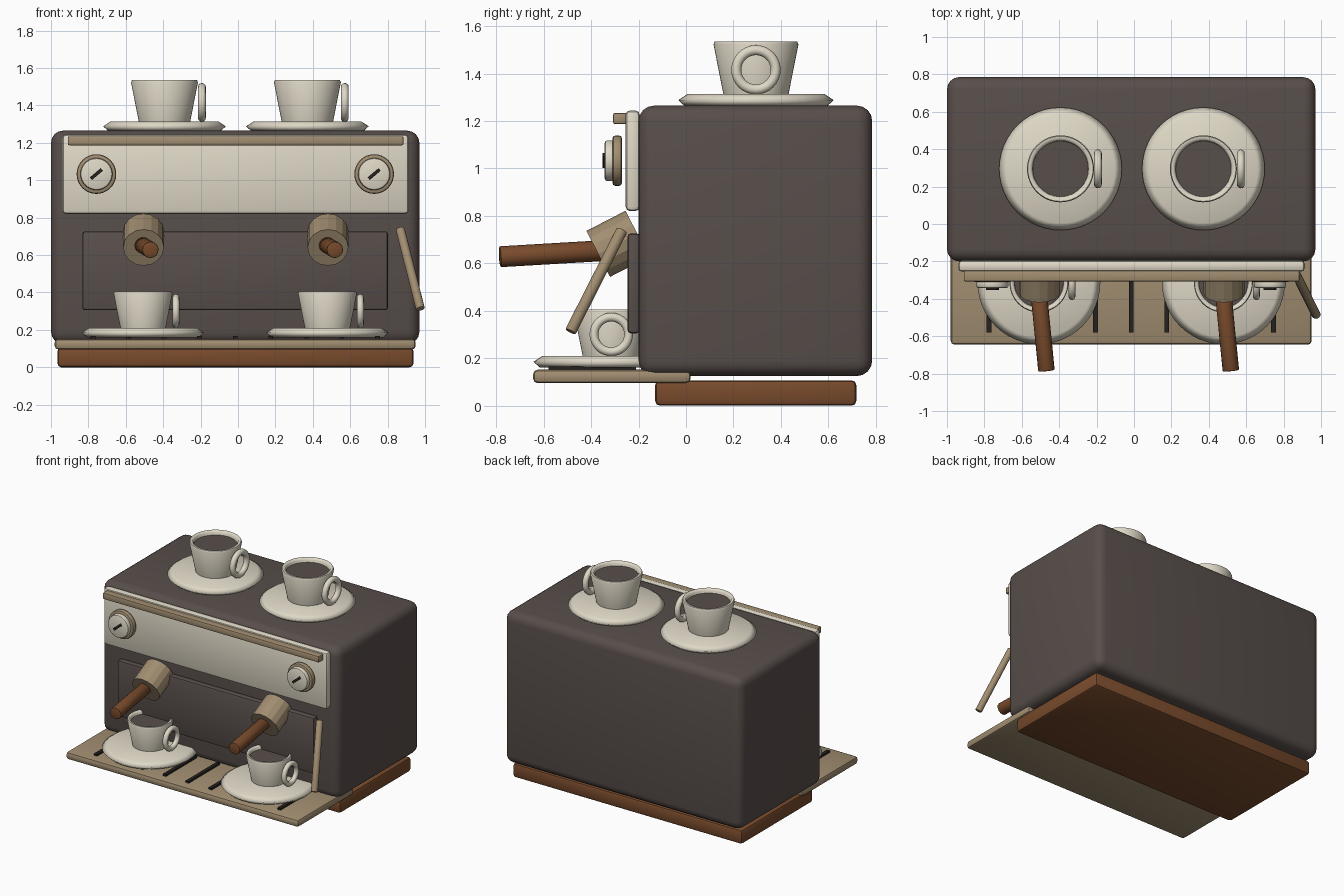
import bpy, bmesh, math
from mathutils import Vector, Matrix

if "Cube" in bpy.data.objects:
    bpy.data.objects.remove(bpy.data.objects["Cube"])


def material(name, rgb):
    m = bpy.data.materials.new(name)
    m.diffuse_color = (*rgb, 1)
    m.use_nodes = True
    m.node_tree.nodes["Principled BSDF"].inputs["Base Color"].default_value = m.diffuse_color
    return m


DARK = material("dark_brown_enamel", (0.098, 0.077, 0.070))
CREAM = material("cream", (0.74, 0.69, 0.57))
TAN = material("tan_brass", (0.36, 0.27, 0.165))
WOOD = material("wood_brown", (0.19, 0.07, 0.025))
BLACK = material("black", (0.018, 0.015, 0.014))


def finish(name, bm, mat, angle=35):
    bmesh.ops.recalc_face_normals(bm, faces=bm.faces)
    me = bpy.data.meshes.new(name)
    bm.to_mesh(me)
    bm.free()
    me.materials.append(mat)
    if angle:
        me.shade_smooth()
        me.set_sharp_from_angle(angle=math.radians(angle))
    ob = bpy.data.objects.new(name, me)
    bpy.context.collection.objects.link(ob)
    return ob


def box(name, x, y, z, mat, bevel=0.0, segments=2, turn=0.0):
    """Box from (min, max) ranges, optionally turned about the y axis."""
    lo, hi = Vector((x[0], y[0], z[0])), Vector((x[1], y[1], z[1]))
    bm = bmesh.new()
    bmesh.ops.create_cube(bm, size=1)
    bmesh.ops.scale(bm, vec=hi - lo, verts=bm.verts)
    if bevel:
        bmesh.ops.bevel(bm, geom=bm.edges[:], offset=bevel, segments=segments,
                        profile=0.5, affect='EDGES')
    bm.transform(Matrix.Translation((lo + hi) / 2) @ Matrix.Rotation(turn, 4, 'Y'))
    return finish(name, bm, mat)


def rod(name, a, b, radius, mat, sides=24, bevel=0.0, angle=35):
    """Cylinder between two points."""
    a, b = Vector(a), Vector(b)
    bm = bmesh.new()
    bmesh.ops.create_cone(bm, cap_ends=True, segments=sides, radius1=radius,
                          radius2=radius, depth=(b - a).length)
    if bevel:
        rims = [e for e in bm.edges if any(len(f.verts) > 4 for f in e.link_faces)]
        bmesh.ops.bevel(bm, geom=rims, offset=bevel, segments=2, profile=0.5, affect='EDGES')
    rot = (b - a).to_track_quat('Z', 'Y').to_matrix().to_4x4()
    bm.transform(Matrix.Translation((a + b) / 2) @ rot)
    return finish(name, bm, mat, angle)


def lathe(name, profile, centre, mat, sides=48, angle=60):
    """Revolve an (r, z) profile about the vertical axis."""
    bm = bmesh.new()
    verts = [bm.verts.new((r, 0, z)) for r, z in profile]
    edges = [bm.edges.new(p) for p in zip(verts, verts[1:])]
    bmesh.ops.spin(bm, geom=verts + edges, cent=(0, 0, 0), axis=(0, 0, 1),
                   angle=math.tau, steps=sides)
    bmesh.ops.remove_doubles(bm, verts=bm.verts, dist=1e-4)
    bm.transform(Matrix.Translation(centre))
    return finish(name, bm, mat, angle)


def ring(name, centre, major, minor, mat, around=32, tube=12):
    """Upright ring whose axis points along x."""
    bm = bmesh.new()
    grid = []
    for i in range(around):
        a = math.tau * i / around
        row = []
        for j in range(tube):
            b = math.tau * j / tube
            r = major + minor * math.cos(b)
            row.append(bm.verts.new((minor * math.sin(b), r * math.cos(a), r * math.sin(a))))
        grid.append(row)
    for i in range(around):
        for j in range(tube):
            n, m = (i + 1) % around, (j + 1) % tube
            bm.faces.new((grid[i][j], grid[n][j], grid[n][m], grid[i][m]))
    bm.transform(Matrix.Translation(centre))
    return finish(name, bm, mat, 60)


def cup_set(label, x, y, z, s):
    """Saucer, cup, ring handle and coffee; s scales the cup only."""
    lathe(label + "_saucer", [(0, 0), (0.30, 0), (0.328, 0.025), (0.29, 0.05), (0, 0.05)],
          (x, y, z), CREAM, angle=180)
    base = z + 0.048
    wall = [(0, 0), (0.137, 0), (0.179, 0.212), (0.174, 0.224), (0.158, 0.224),
            (0.151, 0.212), (0.12, 0.04), (0, 0.04)]
    lathe(label + "_cup", [(r * s, h * s) for r, h in wall], (x, y, base), CREAM)
    lathe(label + "_coffee", [(0, 0.196 * s), (0.149 * s, 0.196 * s)], (x, y, base), DARK)
    ring(label + "_cup_handle", (x + 0.2 * s, y, base + 0.105 * s), 0.083 * s, 0.021 * s, CREAM)


# Housing, wooden plinth and drip tray
box("housing", (-1.0, 0.97), (-0.20, 0.785), (0.125, 1.265), DARK, 0.065, 4)
box("plinth", (-0.965, 0.938), (-0.13, 0.718), (0.0, 0.107), WOOD, 0.02)
box("drip_tray", (-0.98, 0.95), (-0.645, 0.02), (0.095, 0.152), TAN, 0.02)
for i in range(9):
    x = -0.775 + 0.19 * i
    box(f"tray_slot_{i}", (x - 0.013, x + 0.013), (-0.58, -0.21), (0.15, 0.166), BLACK)

# Control panel, top rail and recessed splash plate
box("control_panel", (-0.94, 0.913), (-0.255, -0.195), (0.82, 1.245), CREAM, 0.02)
box("top_rail", (-0.91, 0.885), (-0.307, -0.25), (1.187, 1.235), TAN, 0.008)
box("splash_plate", (-0.832, 0.802), (-0.247, -0.195), (0.305, 0.727), DARK, 0.015)

# Dials
for side, x in (("left", -0.757), ("right", 0.728)):
    rod(side + "_dial_bezel", (x, -0.27, 1.033), (x, -0.31, 1.033), 0.106, TAN, 32, 0.012)
    rod(side + "_dial_knob", (x, -0.30, 1.033), (x, -0.343, 1.033), 0.086, CREAM, 32, 0.012)
    box(side + "_dial_pointer", (x - 0.038, x + 0.038), (-0.353, -0.34), (1.024, 1.042),
        BLACK, turn=math.radians(-40))

# Brew heads with wooden handles, and the lower cups
for side, x in (("left", -0.505), ("right", 0.481)):
    rod(side + "_brew_head", (x, -0.205, 0.725), (x, -0.37, 0.64), 0.109, TAN, 16, angle=0)
    rod(side + "_brew_handle", (x - 0.005, -0.36, 0.653), (x + 0.037, -0.785, 0.628),
        0.044, WOOD, 16, 0.006)
    cup_set(side + "_tray", x - 0.003, -0.315, 0.16, 0.88)

# Steam wand
rod("steam_wand", (0.867, -0.27, 0.74), (0.975, -0.487, 0.312), 0.024, TAN, 16, 0.004)

# Cups standing on top
for side, x in (("left", -0.393), ("right", 0.371)):
    cup_set(side + "_top", x, 0.295, 1.263, 1.0)
